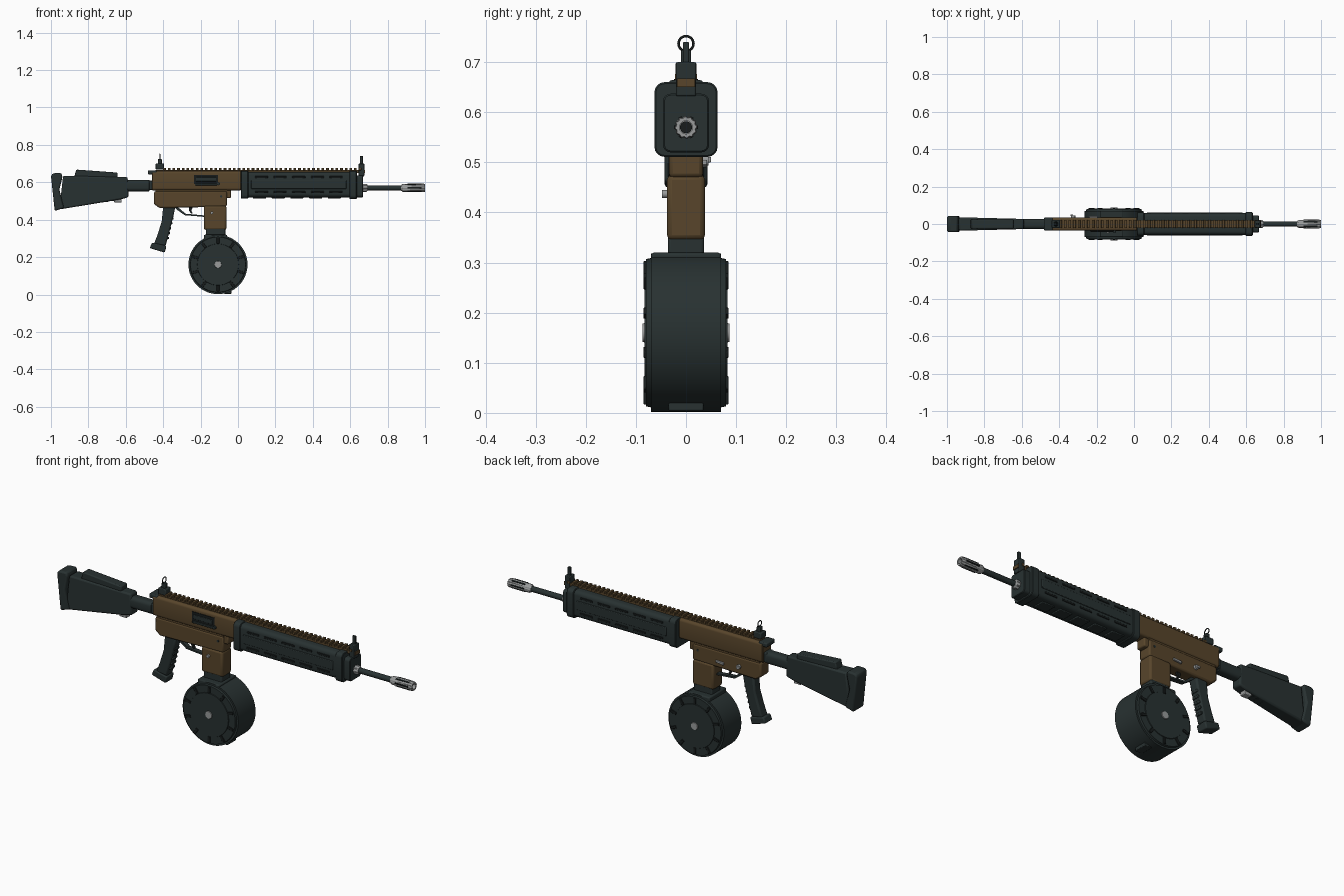
import bpy, bmesh, math
from mathutils import Matrix, Vector

if "Cube" in bpy.data.objects:
    bpy.data.objects.remove(bpy.data.objects["Cube"])

def mat(name, c):
    m = bpy.data.materials.new(name)
    m.diffuse_color = (*c, 1)
    m.use_nodes = True
    m.node_tree.nodes["Principled BSDF"].inputs["Base Color"].default_value = m.diffuse_color
    return m

DARK = mat("dark_polymer", (0.021, 0.031, 0.031))
BROWN = mat("bronze_receiver", (0.098, 0.060, 0.024))
GREY = mat("bare_steel", (0.32, 0.33, 0.33))
BLACK = mat("black_steel", (0.009, 0.012, 0.012))

def finish(name, bm, m, bevel=0.0, seg=2):
    bmesh.ops.recalc_face_normals(bm, faces=bm.faces[:])
    me = bpy.data.meshes.new(name)
    bm.to_mesh(me)
    bm.free()
    me.materials.append(m)
    ob = bpy.data.objects.new(name, me)
    bpy.context.collection.objects.link(ob)
    if bevel:
        b = ob.modifiers.new("bevel", 'BEVEL')
        b.width, b.segments, b.limit_method = bevel, seg, 'ANGLE'
    bpy.context.view_layer.objects.active = ob
    ob.select_set(True)
    bpy.ops.object.shade_smooth_by_angle(angle=math.radians(35))
    ob.select_set(False)
    return ob

def prism(name, pts, hw, m, bevel=0.0, y=0.0):
    """Extrude an x,z outline along y; hw may be a function of x."""
    f = hw if callable(hw) else (lambda x: hw)
    bm = bmesh.new()
    a = [bm.verts.new((x, y - f(x), z)) for x, z in pts]
    b = [bm.verts.new((x, y + f(x), z)) for x, z in pts]
    bm.faces.new(a)
    bm.faces.new(b)
    for i in range(len(pts)):
        j = (i + 1) % len(pts)
        bm.faces.new((a[i], a[j], b[j], b[i]))
    return finish(name, bm, m, bevel)

def box(name, x0, x1, y0, y1, z0, z1, m, bevel=0.0):
    return prism(name, [(x0, z0), (x1, z0), (x1, z1), (x0, z1)], (y1 - y0) / 2, m, bevel, (y0 + y1) / 2)

def lathe(name, prof, c, axis, m, n=32, ridge=0.0):
    """Revolve (along, radius) points about the x or y axis through c."""
    bm = bmesh.new()
    rings = []
    for t, r in prof:
        ring = []
        for i in range(n):
            a = 2 * math.pi * i / n
            rr = r - (ridge if i % 4 > 1 and r > 0.018 else 0)
            u, v = rr * math.cos(a), rr * math.sin(a)
            ring.append(bm.verts.new(Vector(c) + Vector((t, u, v) if axis == 'x' else (u, t, v))))
        rings.append(ring)
    for p, q in zip(rings, rings[1:]):
        for i in range(n):
            j = (i + 1) % n
            bm.faces.new((p[i], p[j], q[j], q[i]))
    bm.faces.new(rings[0])
    bm.faces.new(rings[-1])
    return finish(name, bm, m)

def rbox_x(name, x0, x1, hy, z0, z1, m, r):
    """Bar along x with rounded cross-section."""
    bm = bmesh.new()
    cz, hz = (z0 + z1) / 2, (z1 - z0) / 2
    sec = []
    for k, (sy, sz) in enumerate([(1, 1), (-1, 1), (-1, -1), (1, -1)]):
        for s in range(5):
            a = math.pi / 2 * (k + s / 4)
            sec.append((sy * (hy - r) + r * math.cos(a), cz + sz * (hz - r) + r * math.sin(a)))
    a = [bm.verts.new((x0, *p)) for p in sec]
    b = [bm.verts.new((x1, *p)) for p in sec]
    bm.faces.new(a)
    bm.faces.new(b)
    for i in range(20):
        j = (i + 1) % 20
        bm.faces.new((a[i], a[j], b[j], b[i]))
    return finish(name, bm, m, 0.003, 1)

def wire(name, pts, r, m, cyclic=False):
    cu = bpy.data.curves.new(name, 'CURVE')
    cu.dimensions, cu.bevel_depth, cu.bevel_resolution = '3D', r, 2
    cu.use_fill_caps = True
    s = cu.splines.new('POLY')
    s.points.add(len(pts) - 1)
    for p, q in zip(s.points, pts):
        p.co = (*q, 1)
    s.use_cyclic_u = cyclic
    cu.materials.append(m)
    ob = bpy.data.objects.new(name, cu)
    bpy.context.collection.objects.link(ob)

def repeat(ob, count, dx):
    a = ob.modifiers.new("array", 'ARRAY')
    a.count, a.use_relative_offset, a.use_constant_offset = count, False, True
    a.constant_offset_displace = (dx, 0, 0)

# Stock
taper = lambda x: 0.027 + 0.009 * min(1, max(0, (-0.6 - x) / 0.33))
prism("stock_body", [(-0.935, 0.635), (-0.59, 0.628), (-0.585, 0.52), (-0.63, 0.508), (-0.955, 0.455)], taper, DARK, 0.008)
prism("butt_pad", [(-1, 0.635), (-0.99, 0.648), (-0.945, 0.65), (-0.938, 0.63), (-0.955, 0.56), (-0.93, 0.462), (-0.98, 0.447)], 0.043, DARK, 0.008)
prism("cheek_rest", [(-0.875, 0.63), (-0.645, 0.625), (-0.645, 0.652), (-0.865, 0.668)], 0.025, DARK, 0.005)
for i in range(5):
    x, z = -0.81 + i * 0.032, 0.483 + i * 0.004
    box("stock_rail_tooth", x, x + 0.018, -0.013, 0.013, z, z + 0.025, DARK)
box("stock_latch", -0.662, -0.622, -0.016, 0.016, 0.492, 0.512, GREY, 0.003)
rbox_x("buffer_tube", -0.6, -0.472, 0.027, 0.552, 0.612, DARK, 0.018)
box("receiver_end_plate", -0.476, -0.455, -0.026, 0.026, 0.56, 0.61, DARK, 0.004)

# Receiver
rbox_x("upper_receiver", -0.46, 0.016, 0.036, 0.557, 0.66, BROWN, 0.013)
prism("lower_receiver", [(-0.448, 0.553), (-0.06, 0.553), (-0.06, 0.47), (-0.42, 0.462), (-0.45, 0.485)], 0.034, BROWN, 0.008)
box("receiver_seam", -0.44, -0.06, -0.031, 0.031, 0.55, 0.56, BROWN)
box("magazine_well", -0.182, -0.062, -0.038, 0.038, 0.345, 0.475, BROWN, 0.01)
box("pivot_lug", -0.07, -0.038, -0.026, 0.026, 0.515, 0.56, BROWN, 0.006)

# Ejection port with bolt and handle
box("ejection_port", -0.235, -0.107, -0.039, -0.033, 0.59, 0.64, BLACK)
box("port_bolt", -0.225, -0.117, -0.041, -0.036, 0.605, 0.627, DARK, 0.002)
box("port_cover", -0.23, -0.112, -0.044, -0.036, 0.584, 0.595, DARK, 0.002)
lathe("forward_knob", [(-0.046, 0.008), (-0.03, 0.008)], (-0.105, 0, 0.592), 'y', DARK, 16)

# Controls
lathe("magazine_button", [(-0.048, 0.008), (-0.03, 0.008)], (-0.14, 0, 0.437), 'y', GREY, 20)
lathe("selector_dial", [(0.03, 0.011), (0.045, 0.011)], (-0.325, 0, 0.505), 'y', GREY, 20)
box("selector_lever", -0.34, -0.325, 0.042, 0.05, 0.5, 0.511, GREY, 0.002)
prism("bolt_catch", [(-0.24, 0.49), (-0.195, 0.495), (-0.195, 0.505), (-0.24, 0.503)], 0.006, GREY, 0.002, 0.036)
lathe("receiver_pin", [(-0.036, 0.006), (0.036, 0.006)], (-0.09, 0, 0.525), 'y', DARK, 16)
box("charging_handle", -0.482, -0.435, -0.034, 0.034, 0.642, 0.664, DARK, 0.005)

# Grip, trigger and guard
prism("pistol_grip", [(-0.40, 0.47), (-0.335, 0.47), (-0.345, 0.42), (-0.368, 0.33), (-0.387, 0.26), (-0.45, 0.268), (-0.43, 0.32), (-0.408, 0.39)], 0.025, DARK, 0.008)
prism("grip_base", [(-0.46, 0.278), (-0.382, 0.26), (-0.392, 0.224), (-0.472, 0.248)], 0.03, DARK, 0.006)
for i in range(5):
    x, z = -0.359 - i * 0.006, 0.40 - i * 0.026
    box("grip_ridge", x - 0.01, x + 0.014, -0.02, 0.02, z, z + 0.012, DARK, 0.003)
prism("trigger_guard", [(-0.34, 0.466), (-0.325, 0.452), (-0.285, 0.424), (-0.18, 0.415), (-0.18, 0.423), (-0.28, 0.432), (-0.32, 0.466)], 0.012, DARK)
prism("trigger", [(-0.262, 0.47), (-0.24, 0.47), (-0.25, 0.45), (-0.243, 0.434), (-0.252, 0.434), (-0.262, 0.45)], 0.006, BLACK)

# Drum magazine
DC = (-0.107, 0, 0.16)
lathe("drum", [(-0.08, 0.0), (-0.08, 0.147), (-0.07, 0.149), (-0.07, 0.158), (0.07, 0.158), (0.07, 0.149), (0.08, 0.147), (0.08, 0.0)][1:-1], DC, 'y', DARK, 64)
box("drum_neck", -0.172, -0.068, -0.036, 0.036, 0.28, 0.36, DARK, 0.006)
box("drum_collar", -0.182, -0.058, -0.07, 0.07, 0.285, 0.32, DARK, 0.006)
box("drum_foot", -0.075, -0.035, -0.035, 0.035, 0.004, 0.022, DARK, 0.003)
for s in (-1, 1):
    lathe("drum_plate", [(s * 0.078, 0.112), (s * 0.083, 0.11)], DC, 'y', DARK, 48)
    lathe("drum_hub", [(s * 0.08, 0.02), (s * 0.087, 0.018)], DC, 'y', GREY, 24)
    for i in range(10):
        a = 2 * math.pi * (i + 0.5) / 10
        ob = box("drum_clip", -0.016, 0.016, s * 0.081 - 0.004, s * 0.081 + 0.004, -0.007, 0.007, BLACK, 0.002)
        ob.matrix_world = Matrix.Translation((DC[0] + 0.127 * math.cos(a), 0, DC[2] + 0.127 * math.sin(a))) @ Matrix.Rotation(-a, 4, 'Y')

# Handguard
rbox_x("handguard", 0.04, 0.62, 0.058, 0.52, 0.656, DARK, 0.02)
rbox_x("handguard_rear_band", 0.015, 0.055, 0.062, 0.513, 0.66, DARK, 0.02)
rbox_x("handguard_front_band", 0.595, 0.635, 0.063, 0.511, 0.66, DARK, 0.02)
rbox_x("handguard_end_cap", 0.63, 0.668, 0.046, 0.52, 0.637, DARK, 0.015)
for s in (-1, 1):
    for z in (0.548, 0.628):
        repeat(box("handguard_slot", 0.09, 0.16, s * 0.058 - 0.003, s * 0.058 + 0.003, z - 0.005, z + 0.005, BLACK, 0.002), 5, 0.1)
    box("handguard_side_rib", 0.07, 0.58, s * 0.058 - 0.004, s * 0.058 + 0.004, 0.565, 0.61, DARK, 0.003)
repeat(box("handguard_lower_rib", 0.08, 0.15, -0.03, 0.03, 0.514, 0.525, DARK, 0.003), 5, 0.1)

# Top rail
box("rail_base", -0.44, 0.68, -0.018, 0.018, 0.65, 0.667, BROWN)
repeat(box("rail_tooth", -0.4, -0.386, -0.022, 0.022, 0.664, 0.677, BROWN, 0.002), 43, 0.0249)

# Sights
box("rear_sight_base", -0.44, -0.395, -0.021, 0.021, 0.668, 0.7, DARK, 0.004)
box("rear_sight_post", -0.428, -0.407, -0.01, 0.01, 0.69, 0.724, DARK, 0.003)
wire("rear_sight_ring", [(-0.418, 0.015 * math.cos(i * math.pi / 12), 0.737 + 0.015 * math.sin(i * math.pi / 12)) for i in range(24)], 0.0025, BLACK, True)
box("front_sight_base", 0.645, 0.675, -0.02, 0.02, 0.632, 0.7, DARK, 0.003)
box("front_sight_post", 0.652, 0.668, -0.006, 0.006, 0.69, 0.74, DARK, 0.002)

# Barrel and muzzle
BC = (0, 0, 0.57)
lathe("barrel", [(0.6, 0.014), (0.9, 0.014)], BC, 'x', DARK, 24)
lathe("barrel_collar", [(0.66, 0.022), (0.686, 0.022), (0.692, 0.016)], BC, 'x', GREY, 32, 0.003)
lathe("muzzle_device", [(0.872, 0.015), (0.88, 0.021), (0.992, 0.023), (1.0, 0.021), (1.0, 0.013), (0.97, 0.013)], BC, 'x', GREY, 48, 0.002)
lathe("muzzle_bore", [(0.97, 0.012), (0.975, 0.012)], BC, 'x', BLACK, 24)
for i in range(6):
    ob = box("muzzle_slot", 0.905, 0.98, -0.0035, 0.0035, 0.0205, 0.0238, BLACK)
    ob.matrix_world = Matrix.Translation(BC) @ Matrix.Rotation(math.radians(60 * i + 30), 4, 'X')
